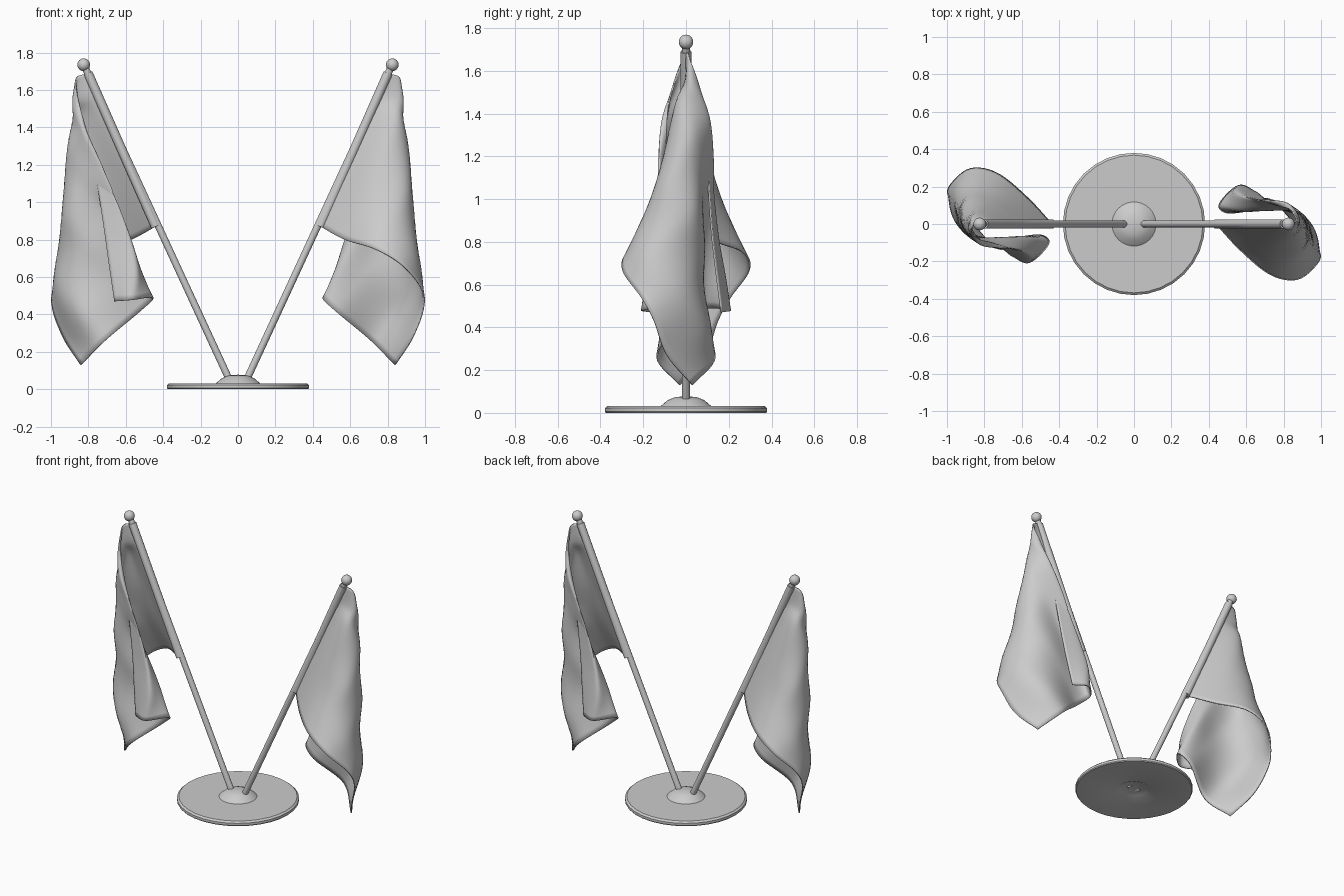
import bpy, bmesh, math
from mathutils import Vector, Matrix

if "Cube" in bpy.data.objects:
    bpy.data.objects.remove(bpy.data.objects["Cube"], do_unlink=True)

grey = bpy.data.materials.new("light_grey")
grey.use_nodes = True
grey.diffuse_color = (0.6, 0.6, 0.6, 1)
grey.node_tree.nodes["Principled BSDF"].inputs["Base Color"].default_value = (0.6, 0.6, 0.6, 1)


def make(name, bm, angle=35):
    """Turn a bmesh into a smooth grey object."""
    mesh = bpy.data.meshes.new(name)
    bm.to_mesh(mesh)
    bm.free()
    mesh.materials.append(grey)
    obj = bpy.data.objects.new(name, mesh)
    bpy.context.collection.objects.link(obj)
    bpy.ops.object.select_all(action="DESELECT")
    obj.select_set(True)
    bpy.context.view_layer.objects.active = obj
    bpy.ops.object.shade_smooth_by_angle(angle=math.radians(angle))
    return obj


def lathe(name, profile, steps=32):
    bm = bmesh.new()
    verts = [bm.verts.new((r, 0, z)) for r, z in profile]
    edges = [bm.edges.new(pair) for pair in zip(verts, verts[1:])]
    bmesh.ops.spin(bm, geom=verts + edges, axis=(0, 0, 1), cent=(0, 0, 0),
                   angle=math.tau, steps=steps)
    bmesh.ops.remove_doubles(bm, verts=bm.verts, dist=0.0005)
    bmesh.ops.recalc_face_normals(bm, faces=bm.faces)
    return make(name, bm)


def rod(name, start, end, radius, turn):
    start, end = Vector(start), Vector(end)
    axis = end - start
    place = Matrix.Translation((start + end) / 2) @ axis.to_track_quat("Z", "Y").to_matrix().to_4x4()
    bm = bmesh.new()
    bmesh.ops.create_cone(bm, cap_ends=True, segments=16, radius1=radius, radius2=radius,
                          depth=axis.length, matrix=turn @ place)
    return make(name, bm)


def spline(points, t):
    """Catmull-Rom point at t in 0..1 with extrapolated ends."""
    pts = [Vector(p) for p in points]
    pts = [2 * pts[0] - pts[1]] + pts + [2 * pts[-1] - pts[-2]]
    spans = len(pts) - 3
    i = min(int(t * spans), spans - 1)
    f = t * spans - i
    a, b, c, d = pts[i:i + 4]
    return 0.5 * (2 * b + (c - a) * f + (2 * a - 5 * b + 4 * c - d) * f ** 2
                  + (3 * b - a - 3 * c + d) * f ** 3)


# Cloth paths from the pole to the free edge, lower hem first, upper hem last
FOLDS = [
    [(.44, 0, .87), (.57, -.14, .80), (.73, -.27, .75), (.875, -.295, .665),
     (.98, -.21, .54), (.99, -.15, .43), (.93, -.09, .27), (.84, .03, .13)],
    [(.53, 0, 1.08), (.69, -.13, 1.01), (.84, -.2, .9), (.955, -.16, .75),
     (.955, -.02, .59), (.85, .09, .42), (.71, .135, .26)],
    [(.625, 0, 1.285), (.77, -.1, 1.2), (.91, -.1, 1.08), (.925, .02, .93),
     (.81, .08, .77), (.66, .075, .59), (.53, .06, .41)],
    [(.717, 0, 1.49), (.855, -.045, 1.44), (.905, .025, 1.28), (.82, .08, 1.1),
     (.68, .075, .9), (.56, .075, .7), (.455, .1, .487)],
    [(.764, 0, 1.59), (.88, .01, 1.53), (.835, .1, 1.38), (.735, .125, 1.19),
     (.65, .13, 1), (.58, .15, .81), (.545, .18, .64), (.56, .205, .478)],
    [(.81, 0, 1.69), (.868, .02, 1.65), (.835, .075, 1.47), (.785, .095, 1.28),
     (.75, .105, 1.08), (.715, .12, .85), (.69, .14, .67), (.66, .165, .47)],
]


def cloth(name, turn, across=40, along=40):
    bm = bmesh.new()
    grid = []
    for i in range(across + 1):
        section = [spline(path, i / across) for path in FOLDS]
        grid.append([bm.verts.new(turn @ spline(section, j / along)) for j in range(along + 1)])
    for left, right in zip(grid, grid[1:]):
        for j in range(along):
            bm.faces.new((left[j], right[j], right[j + 1], left[j + 1]))
    obj = make(name, bm, 60)
    thick = obj.modifiers.new("thickness", "SOLIDIFY")
    thick.thickness = 0.008
    thick.offset = 0
    return obj


# Round foot with a raised hub and a shallow recess underneath
lathe("base", [(0, .015), (.09, .01), (.11, 0), (.375, 0), (.38, .006), (.38, .022),
               (.368, .032), (.118, .032), (.085, .06), (.05, .074), (0, .078)])

# Two matching flags, the second turned half way round
for side, angle in (("left", 0), ("right", math.pi)):
    turn = Matrix.Rotation(angle, 4, "Z")
    rod(side + "_pole", (.028, 0, .011), (.815, 0, 1.715), .019, turn)
    rod(side + "_sleeve", (.44, 0, .87), (.802, 0, 1.69), .025, turn)
    cloth(side + "_flag", turn)
    bm = bmesh.new()
    bmesh.ops.create_uvsphere(bm, u_segments=20, v_segments=12, radius=.034,
                              matrix=turn @ Matrix.Translation((.825, 0, 1.735)))
    make(side + "_finial", bm)
